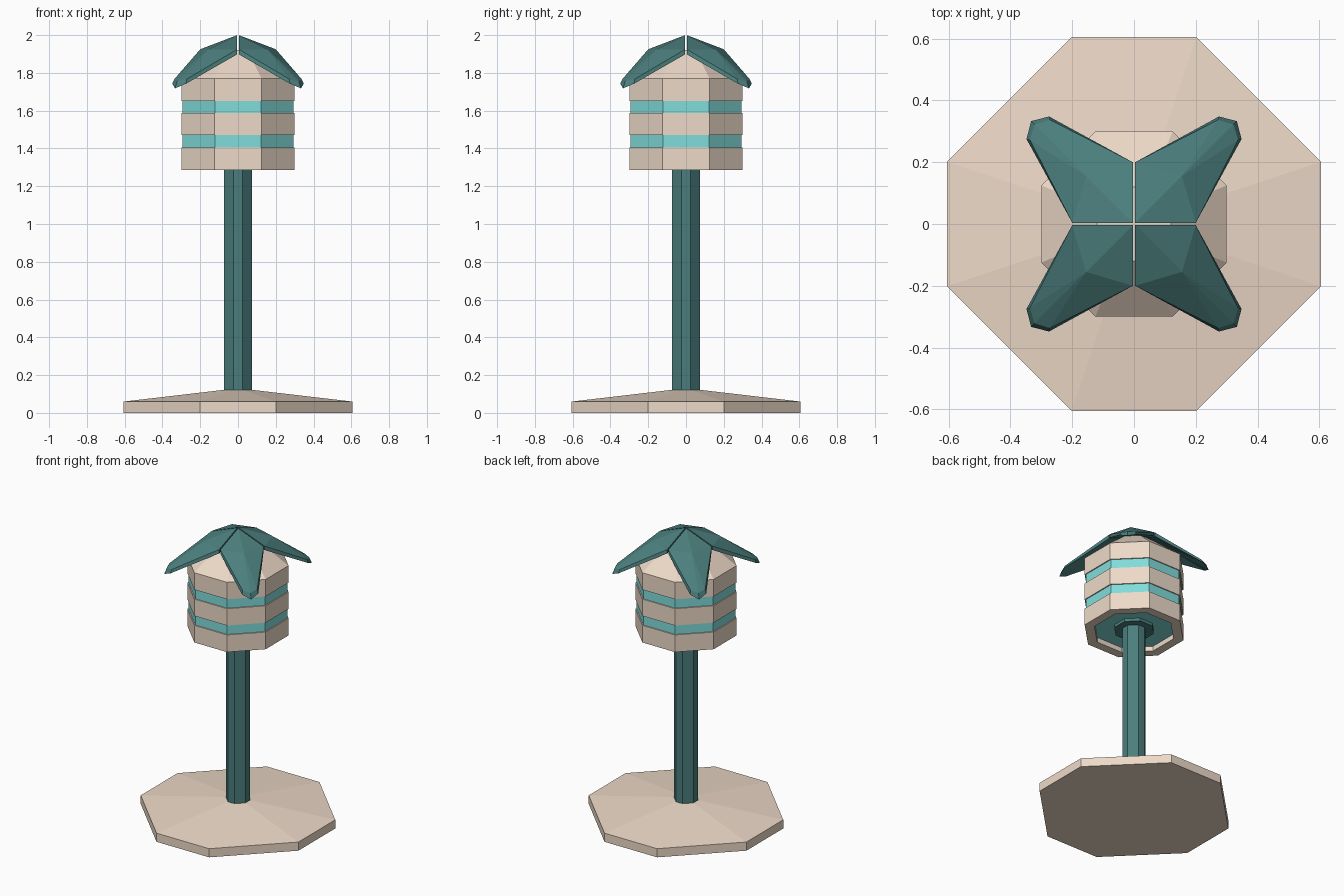
import bpy, math
from mathutils import Matrix, Vector
import bmesh

if "Cube" in bpy.data.objects:
    bpy.data.objects.remove(bpy.data.objects["Cube"])


def material(name, rgb):
    m = bpy.data.materials.new(name)
    m.diffuse_color = (*rgb, 1)
    m.use_nodes = True
    m.node_tree.nodes["Principled BSDF"].inputs["Base Color"].default_value = m.diffuse_color
    return m


CREAM = material("cream", (0.85, 0.70, 0.58))
TEAL = material("teal", (0.07, 0.21, 0.205))
CYAN = material("cyan", (0.22, 0.72, 0.71))


def make(name, verts, faces, mat):
    me = bpy.data.meshes.new(name)
    me.from_pydata(verts, [], faces)
    bm = bmesh.new()
    bm.from_mesh(me)
    bmesh.ops.recalc_face_normals(bm, faces=bm.faces)
    bm.to_mesh(me)
    bm.free()
    me.materials.append(mat)
    ob = bpy.data.objects.new(name, me)
    bpy.context.collection.objects.link(ob)
    return ob


def octagon(w, ratio, z):
    c = w * ratio
    return [(c, -w, z), (w, -c, z), (w, c, z), (c, w, z),
            (-c, w, z), (-w, c, z), (-w, -c, z), (-c, -w, z)]


def loft(name, rings, ratio, mat, hollow=False):
    """Stack octagons given as (half width, z); hollow joins last to first."""
    verts = [v for w, z in rings for v in octagon(w, ratio, z)]
    n = len(rings)
    faces = []
    for r in range(n if hollow else n - 1):
        a, b = r * 8, ((r + 1) % n) * 8
        faces += [(a + i, a + (i + 1) % 8, b + (i + 1) % 8, b + i) for i in range(8)]
    if not hollow:
        faces += [tuple(range(8)), tuple(range((n - 1) * 8, n * 8))]
    return make(name, verts, faces, mat)


THIN, HEAD = 1 / 3, 0.125 / 0.3

# Foot plate and post
loft("base", [(0.605, 0), (0.605, 0.06), (0.075, 0.122)], THIN, CREAM)
loft("post", [(0.075, 0.10), (0.075, 1.34)], THIN, TEAL)
loft("collar", [(0.12, 1.30), (0.12, 1.34)], HEAD, TEAL)

# Lantern: inner core, cream bands, glowing strips between them
loft("lantern_core", [(0.245, 1.32), (0.245, 1.76)], HEAD, CYAN)
for i, (lo, hi) in enumerate([(1.286, 1.405), (1.47, 1.587), (1.652, 1.77)]):
    loft(f"band_{i + 1}", [(0.3, lo), (0.3, hi), (0.24, hi), (0.24, lo)], HEAD, CREAM, True)
for i, (lo, hi) in enumerate([(1.405, 1.47), (1.587, 1.652)]):
    loft(f"light_strip_{i + 1}", [(0.293, lo), (0.293, hi), (0.24, hi), (0.24, lo)], HEAD, CYAN, True)
loft("lantern_cap", [(0.3, 1.77), (0.12, 1.92)], HEAD, CREAM)

# Roof leaves: one half listed, mirrored across the diagonal, repeated four times
g = 0.004
# centre, ridge, tip, side, side tip
top = [(g, g, 2.0), (0.155, 0.155, 1.925), (0.322, 0.322, 1.757),
       (0.2, g, 1.925), (0.337, 0.272, 1.767)]
low = [(g, g, 1.965), (0.15, 0.15, 1.89), (0.333, 0.333, 1.718),
       (0.2, g, 1.898), (0.348, 0.275, 1.743)]


def full(p):
    return p + [(y, x, z) for x, y, z in p[3:]]   # 5 = other side, 6 = other side tip


skin = [(0, 3, 1), (0, 1, 5), (3, 4, 1), (1, 4, 2), (1, 2, 6), (1, 6, 5)]
rim = [0, 3, 4, 2, 6, 5]
faces = skin + [tuple(i + 7 for i in f[::-1]) for f in skin]
faces += [(a, b, b + 7, a + 7) for a, b in zip(rim, rim[1:] + rim[:1])]
for k in range(4):
    rot = Matrix.Rotation(k * math.pi / 2, 3, 'Z')
    make(f"roof_leaf_{k + 1}", [rot @ Vector(v) for v in full(top) + full(low)], faces, TEAL)
